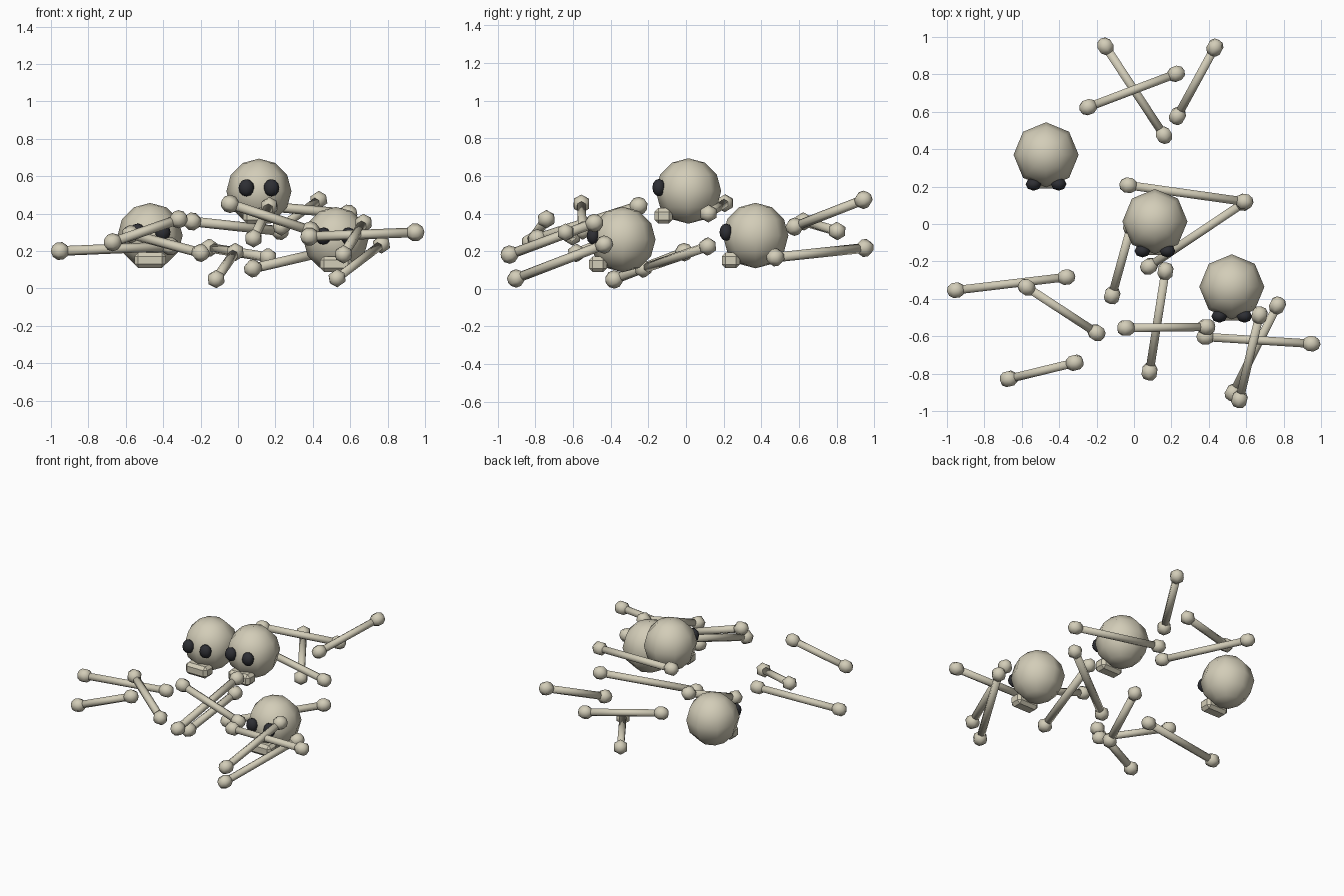
import bpy, bmesh
from mathutils import Matrix, Vector

if "Cube" in bpy.data.objects:
    bpy.data.objects.remove(bpy.data.objects["Cube"])


def material(name, color):
    m = bpy.data.materials.new(name)
    m.diffuse_color = (*color, 1)
    m.use_nodes = True
    m.node_tree.nodes["Principled BSDF"].inputs["Base Color"].default_value = m.diffuse_color
    return m


BONE = material("bone", (0.65, 0.61, 0.48))
DARK = material("dark_socket", (0.027, 0.028, 0.034))


def finish(name, bm, mat, smooth=True):
    bmesh.ops.recalc_face_normals(bm, faces=bm.faces)
    for f in bm.faces:
        f.smooth = smooth
    me = bpy.data.meshes.new(name)
    bm.to_mesh(me)
    bm.free()
    me.materials.append(mat)
    ob = bpy.data.objects.new(name, me)
    bpy.context.collection.objects.link(ob)
    return ob


def ellipsoid(name, center, size, segs, rings, mat):
    bm = bmesh.new()
    m = Matrix.Translation(center) @ Matrix.Diagonal((*size, 1))
    bmesh.ops.create_uvsphere(bm, u_segments=segs, v_segments=rings, radius=1, matrix=m)
    return finish(name, bm, mat)


# Skull: round cranium, two dark sockets, chamfered jaw block
def skull(tag, center):
    c = Vector(center)
    ellipsoid(f"cranium_{tag}", c, (0.174, 0.174, 0.174), 8, 6, BONE)
    for side, s in (("left", -1), ("right", 1)):
        ellipsoid(f"eye_socket_{side}_{tag}", c + Vector((s * 0.067, -0.157, 0.018)),
                  (0.042, 0.035, 0.046), 8, 6, DARK)
    bm = bmesh.new()
    m = Matrix.Translation(c + Vector((0, -0.132, -0.132))) @ Matrix.Diagonal((0.168, 0.096, 0.082, 1))
    bmesh.ops.create_cube(bm, size=1, matrix=m)
    bmesh.ops.bevel(bm, geom=bm.edges[:], offset=0.02, segments=1, affect='EDGES')
    finish(f"jaw_{tag}", bm, BONE, smooth=False)


# Long bone: thin shaft with a knob on each end
def long_bone(tag, a, b):
    a, b = Vector(a), Vector(b)
    d = b - a
    rot = d.to_track_quat('Z', 'Y').to_matrix().to_4x4()
    bm = bmesh.new()
    bmesh.ops.create_cone(bm, cap_ends=True, segments=6, radius1=0.026, radius2=0.026,
                          depth=d.length, matrix=Matrix.Translation((a + b) / 2) @ rot)
    for p in (a, b):
        bmesh.ops.create_uvsphere(bm, u_segments=6, v_segments=5, radius=0.049,
                                  matrix=Matrix.Translation(p) @ rot)
    finish(f"long_bone_{tag}", bm, BONE)


skull("back", (-0.47, 0.37, 0.283))
skull("middle", (0.112, 0.013, 0.52))
skull("front", (0.523, -0.336, 0.262))

BONES = [
    ((-0.153, 0.95, 0.217), (0.16, 0.475, 0.167)),
    ((-0.245, 0.625, 0.358), (0.225, 0.803, 0.307)),
    ((0.432, 0.943, 0.473), (0.232, 0.577, 0.33)),
    ((-0.03, 0.207, 0.455), (0.59, 0.12, 0.4)),
    ((0.59, 0.115, 0.225), (0.08, -0.227, 0.107)),
    ((-0.117, -0.382, 0.05), (-0.015, -0.01, 0.195)),
    ((-0.952, -0.354, 0.2), (-0.362, -0.284, 0.225)),
    ((-0.574, -0.338, 0.29), (-0.2, -0.582, 0.19)),
    ((-0.67, -0.828, 0.247), (-0.317, -0.742, 0.37)),
    ((0.168, -0.252, 0.44), (0.083, -0.79, 0.268)),
    ((-0.043, -0.556, 0.452), (0.388, -0.55, 0.31)),
    ((0.382, -0.604, 0.277), (0.948, -0.64, 0.3)),
    ((0.671, -0.487, 0.35), (0.564, -0.938, 0.182)),
    ((0.767, -0.435, 0.235), (0.53, -0.903, 0.055)),
]
for i, (a, b) in enumerate(BONES, 1):
    long_bone(i, a, b)
